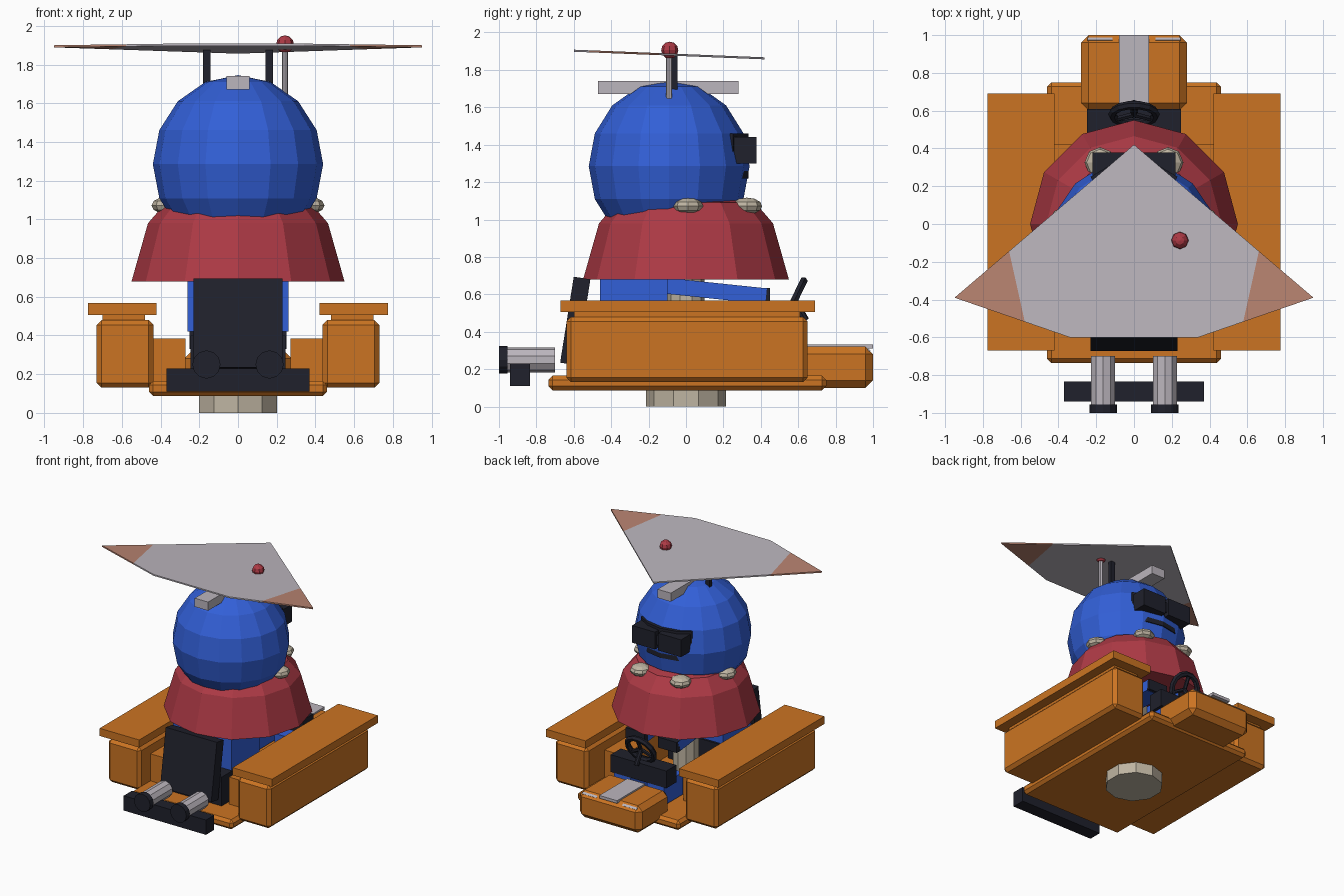
import bpy, bmesh, math
from mathutils import Vector, Matrix

if "Cube" in bpy.data.objects:
    bpy.data.objects.remove(bpy.data.objects["Cube"])


def mat(name, r, g, b):
    m = bpy.data.materials.new(name)
    m.diffuse_color = (r, g, b, 1)
    m.use_nodes = True
    m.node_tree.nodes["Principled BSDF"].inputs["Base Color"].default_value = m.diffuse_color
    return m


ORANGE = mat("orange paint", .60, .175, .016)
BLUE = mat("blue", .032, .115, .68)
RED = mat("red", .42, .042, .06)
DARK = mat("near black", .014, .015, .025)
GREY = mat("light grey", .50, .465, .51)
BEIGE = mat("beige", .52, .46, .36)
COPPER = mat("pale copper", .48, .23, .165)


def finish(name, bm, *mats):
    bmesh.ops.recalc_face_normals(bm, faces=bm.faces)
    me = bpy.data.meshes.new(name)
    bm.to_mesh(me)
    bm.free()
    for m in mats:
        me.materials.append(m)
    ob = bpy.data.objects.new(name, me)
    bpy.context.collection.objects.link(ob)
    return ob


def box(name, x, y, z, m, bevel=0, tilt=0):
    """Box from (min, max) ranges, optionally bevelled and tilted about x."""
    bm = bmesh.new()
    bmesh.ops.create_cube(bm, size=1)
    size = Vector((x[1] - x[0], y[1] - y[0], z[1] - z[0]))
    bmesh.ops.scale(bm, vec=size, verts=bm.verts)
    if bevel:
        bmesh.ops.bevel(bm, geom=list(bm.edges), offset=bevel, segments=1, affect='EDGES')
    centre = Vector((sum(x) / 2, sum(y) / 2, sum(z) / 2))
    bm.transform(Matrix.Translation(centre) @ Matrix.Rotation(math.radians(tilt), 4, 'X'))
    return finish(name, bm, m)


def pair(name, x, *args, **kw):
    """The same box on the right and on the left."""
    box("right_" + name, x, *args, **kw)
    box("left_" + name, (-x[1], -x[0]), *args, **kw)


def rod(name, a, b, r, sides, m):
    a, b = Vector(a), Vector(b)
    bm = bmesh.new()
    bmesh.ops.create_cone(bm, cap_ends=True, segments=sides, radius1=r, radius2=r, depth=(b - a).length)
    rot = (b - a).to_track_quat('Z', 'Y').to_matrix().to_4x4()
    bm.transform(Matrix.Translation((a + b) / 2) @ rot)
    return finish(name, bm, m)


def ball(name, c, radii, seg, rings, m):
    bm = bmesh.new()
    bmesh.ops.create_uvsphere(bm, u_segments=seg, v_segments=rings, radius=1)
    bmesh.ops.scale(bm, vec=radii, verts=bm.verts)
    bmesh.ops.translate(bm, vec=c, verts=bm.verts)
    return finish(name, bm, m)


def revolve(name, profile, sides, m):
    """Closed turned shape from (radius, height) rings."""
    bm = bmesh.new()
    rings = []
    for r, z in profile:
        angles = [2 * math.pi * i / sides for i in range(sides)]
        rings.append([bm.verts.new((r * math.cos(a), r * math.sin(a), z)) for a in angles])
    for lo, hi in zip(rings, rings[1:]):
        for i in range(sides):
            j = (i + 1) % sides
            bm.faces.new((lo[i], lo[j], hi[j], hi[i]))
    bm.faces.new(rings[0])
    bm.faces.new(rings[-1])
    return finish(name, bm, m)


# Vehicle body
box("floor_pan", (-.46, .46), (-.735, .75), (.087, .165), ORANGE, .022)
pair("side_pod", (.437, .73), (-.64, .65), (.13, .48), ORANGE, .025)
pair("pod_lid", (.42, .775), (-.67, .69), (.505, .567), ORANGE)
pair("lid_support", (.48, .70), (-.60, .61), (.47, .51), ORANGE)
pair("inner_step", (.27, .45), (-.50, .42), (.15, .385), ORANGE)
box("nose", (-.28, .28), (.60, 1.0), (.10, .32), ORANGE, .04)
box("nose_stripe", (-.08, .08), (.64, 1.0), (.31, .333), GREY)
pair("nose_lamp", (.115, .245), (.968, .986), (.297, .305), GREY, tilt=-45)

# Pedestal and central stem
rod("pedestal", (0, 0, 0), (0, 0, .10), .213, 10, BEIGE)
rod("central_stem", (0, 0, .10), (0, 0, .72), .10, 10, BEIGE)

# Seat, bumper and exhausts
box("seat_back", (-.23, .23), (-.637, -.547), (.225, .69), DARK, tilt=-9)
box("seat_base", (-.245, .245), (-.56, -.12), (.16, .40), DARK)
box("rear_bumper", (-.37, .37), (-.94, -.835), (.11, .23), DARK)
for side, s in (("right", 1), ("left", -1)):
    rod(side + "_exhaust", (s * .163, -.96, .25), (s * .163, -.70, .25), .067, 10, GREY)
    rod(side + "_exhaust_cap", (s * .163, -1, .25), (s * .163, -.955, .25), .073, 12, DARK)

# Dashboard and steering wheel
box("dashboard", (-.25, .25), (.48, .61), (.33, .47), DARK)
rod("steering_column", (0, .64, .46), (0, .575, .57), .02, 8, DARK)
place = Matrix.Translation((0, .58, .57)) @ Matrix.Rotation(math.radians(64), 4, 'X')
bm = bmesh.new()
grid = []
for i in range(14):
    a = 2 * math.pi * i / 14
    ring = []
    for k in range(6):
        t = math.pi * k / 3
        r = .115 + .022 * math.cos(t)
        ring.append(bm.verts.new((r * math.cos(a), r * math.sin(a), .022 * math.sin(t))))
    grid.append(ring)
for i in range(14):
    for k in range(6):
        n, q = (i + 1) % 14, (k + 1) % 6
        bm.faces.new((grid[i][k], grid[n][k], grid[n][q], grid[i][q]))
bm.transform(place)
finish("steering_wheel", bm, DARK)
for i in range(3):
    a = math.radians(90 + 120 * i)
    tip = place @ Vector((.11 * math.cos(a), .11 * math.sin(a), 0))
    rod("wheel_spoke_%d" % (i + 1), place @ Vector((0, 0, 0)), tip, .015, 6, DARK)

# Driver hips, legs and shoes
box("hips", (-.262, .262), (-.46, -.10), (.42, .72), BLUE)
pair("leg", (.06, .23), (-.20, .43), (.58, .665), BLUE, tilt=-6)
pair("shoe", (.06, .23), (.40, .448), (.55, .635), DARK)
pair("shin", (.075, .225), (.36, .605), (.18, .36), BLUE)

# Flared cape
revolve("cape", [(.55, .68), (.465, .98), (.37, 1.09), (.20, 1.13)], 12, RED)

# Head, buttons and visor
ball("head", (0, -.09, 1.285), (.44, .43, .46), 16, 8, BLUE)
for i, (x, y) in enumerate(((.365, .01), (-.365, .01), (.18, .325), (-.18, .325))):
    ball("button_%d" % (i + 1), (x, y, 1.072), (.082, .082, .045), 8, 6, BEIGE)
bm = bmesh.new()
arc = [(-.23, .25), (-.13, .31), (0, .335), (.13, .31), (.23, .25)]
outline = arc + [(.19, .17), (-.19, .17)]
base = bm.faces.new([bm.verts.new((x, y, 1.22)) for x, y in outline])
top = bmesh.ops.extrude_face_region(bm, geom=[base])["geom"]
lifted = [v for v in top if isinstance(v, bmesh.types.BMVert)]
bmesh.ops.translate(bm, vec=(0, 0, .24), verts=lifted)
finish("visor", bm, DARK)
pair("visor_lens", (.015, .22), (.23, .378), (1.30, 1.44), DARK)
box("visor_bridge", (-.02, .02), (.30, .36), (1.33, 1.41), DARK)
box("head_crest", (-.06, .06), (-.47, .28), (1.67, 1.74), GREY)

# Struts and antenna
pair("wing_strut", (.143, .182), (-.077, -.045), (1.63, 1.875), DARK)
rod("antenna", (.243, -.09, 1.60), (.243, -.09, 1.90), .016, 8, GREY)
ball("antenna_ball", (.243, -.087, 1.905), (.046, .046, .046), 8, 6, RED)

# Kite wing: outline split by slanted cuts so the tips take a second colour
bm = bmesh.new()
plan = [(0, .42), (.95, -.39), (.34, -.60), (-.34, -.60), (-.95, -.39)]
verts = [bm.verts.new((x, y, 1.897 - (y + .60) * .04)) for x, y in plan]
face = bm.faces.new(verts)
top = bmesh.ops.extrude_face_region(bm, geom=[face])["geom"]
bmesh.ops.translate(bm, vec=(0, 0, .011), verts=[v for v in top if isinstance(v, bmesh.types.BMVert)])
for s in (1, -1):
    bmesh.ops.bisect_plane(bm, geom=bm.verts[:] + bm.edges[:] + bm.faces[:],
                           plane_co=(s * .66, -.15, 1.88), plane_no=(s * .36, -.08, 0))
for f in bm.faces:
    c = f.calc_center_median()
    f.material_index = 1 if (abs(c.x) - .66) * .36 - (c.y + .15) * .08 > .001 else 0
finish("kite_wing", bm, GREY, COPPER)
